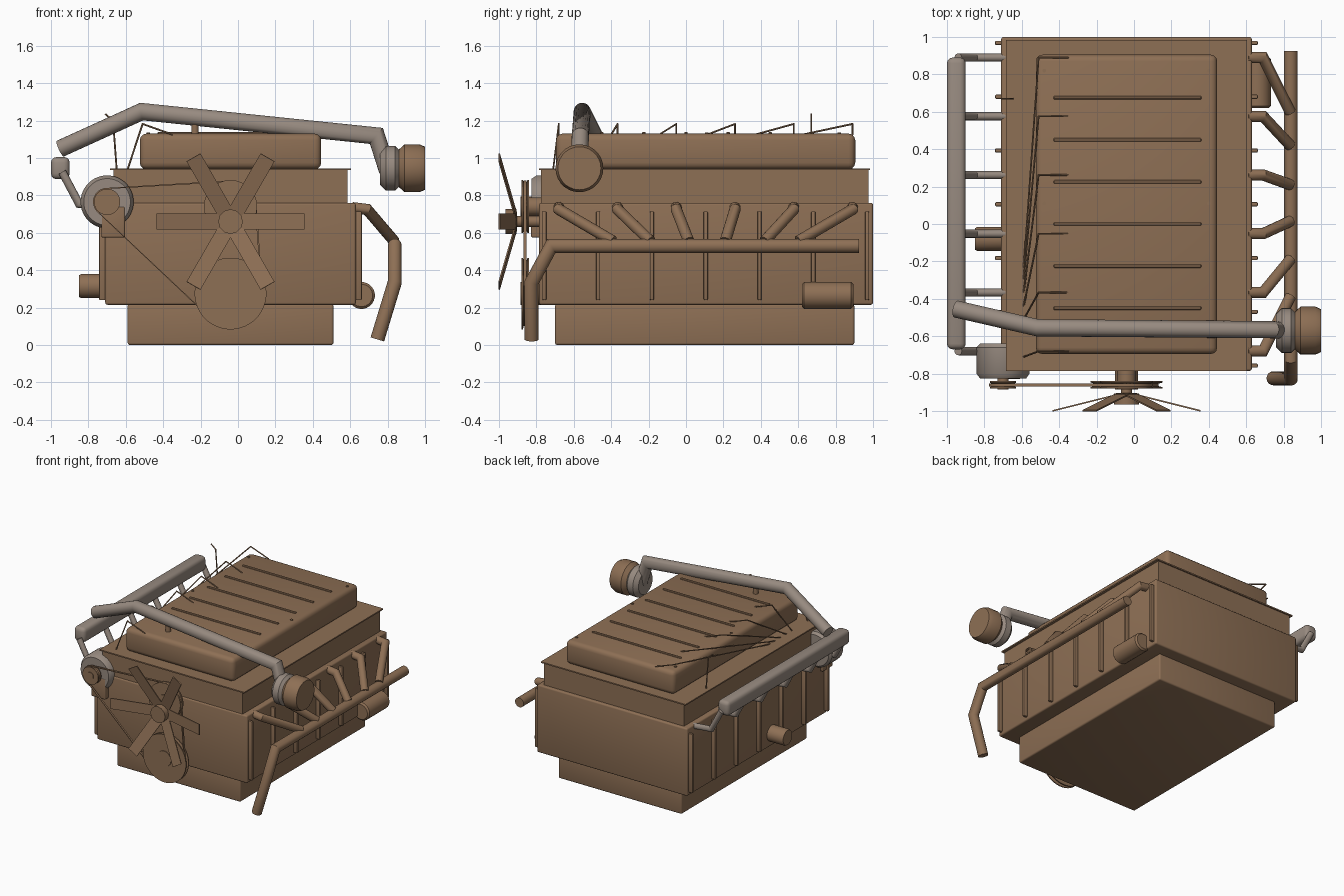
import bpy, bmesh, math
from mathutils import Vector, Matrix
from mathutils.geometry import intersect_line_plane, convex_hull_2d

if "Cube" in bpy.data.objects:
    bpy.data.objects.remove(bpy.data.objects["Cube"])


def material(name, rgb):
    m = bpy.data.materials.new(name)
    m.diffuse_color = (*rgb, 1)
    m.use_nodes = True
    m.node_tree.nodes["Principled BSDF"].inputs["Base Color"].default_value = m.diffuse_color
    return m


BROWN = material("bronze_brown", (0.27, 0.16, 0.09))
GRAY = material("warm_gray", (0.31, 0.255, 0.215))
PORTS = [-0.68 + 0.314 * i for i in range(6)]


def finish(bm, name, mat):
    bmesh.ops.recalc_face_normals(bm, faces=bm.faces)
    for f in bm.faces:
        f.smooth = True
    for e in bm.edges:
        e.smooth = len(e.link_faces) == 2 and e.calc_face_angle(0) < math.radians(35)
    me = bpy.data.meshes.new(name)
    bm.to_mesh(me)
    bm.free()
    me.materials.append(mat)
    ob = bpy.data.objects.new(name, me)
    bpy.context.collection.objects.link(ob)
    return ob


def box(name, lo, hi, bevel=0.0, mat=BROWN, seg=3):
    bm = bmesh.new()
    bmesh.ops.create_cube(bm, size=1)
    for v in bm.verts:
        v.co = Vector([(a + b) / 2 + c * (b - a) for a, b, c in zip(lo, hi, v.co)])
    if bevel:
        bmesh.ops.bevel(bm, geom=bm.edges[:], offset=bevel, segments=seg,
                        profile=0.5, affect='EDGES')
    return finish(bm, name, mat)


def tube(name, pts, radius, mat=BROWN, sides=16):
    """Mitred tube along pts; radius may be a list for turned shapes."""
    pts = [Vector(p) for p in pts]
    radii = radius if isinstance(radius, list) else [radius] * len(pts)
    dirs = [(b - a).normalized() for a, b in zip(pts, pts[1:])]
    u = dirs[0].orthogonal().normalized()
    w = dirs[0].cross(u)
    unit = 0.01
    ring = [pts[0] + unit * (u * math.cos(t) + w * math.sin(t))
            for t in (2 * math.pi * (k + 0.5) / sides for k in range(sides))]
    bm = bmesh.new()
    rows = []
    for i, p in enumerate(pts):
        if i:
            d = dirs[i - 1]
            n = (d + dirs[i]).normalized() if i < len(dirs) else d
            # joint cross-sections lie in the bisecting plane
            base = pts[i - 1]
            ring = [intersect_line_plane(q, q + d, p, n) for q in ring]
        rows.append([bm.verts.new(p + (q - p) * (radii[i] / unit)) for q in ring])
    for a, b in zip(rows, rows[1:]):
        for k in range(sides):
            j = (k + 1) % sides
            bm.faces.new((a[k], a[j], b[j], b[k]))
    bm.faces.new(rows[0])
    bm.faces.new(rows[-1])
    return finish(bm, name, mat)


def pulley(name, x, z, r, hub):
    ys = [-0.84, -0.848, -0.853, -0.867, -0.872, -0.88]
    g = r * 0.9
    tube(name, [(x, y, z) for y in ys], [r, r, g, g, r, r], sides=40)
    tube(name + "_hub", [(x, -0.76, z), (x, -0.886, z)], hub, sides=24)


# Main castings
box("oil_pan", (-0.59, -0.70, 0), (0.51, 0.90, 0.22), 0.012)
box("engine_block", (-0.71, -0.785, 0.215), (0.63, 1.0, 0.76), 0.012)
box("cylinder_head", (-0.665, -0.775, 0.75), (0.585, 0.975, 0.938))
box("head_plate", (-0.685, -0.785, 0.935), (0.605, 0.985, 0.945))
box("valve_cover", (-0.525, -0.695, 0.94), (0.445, 0.905, 1.13), 0.035)

# Valve cover details
for i in range(6):
    y = -0.45 + 0.225 * i
    box("cover_rib", (-0.43, y - 0.009, 1.12), (0.36, y + 0.009, 1.14), 0.004, seg=1)
for x in (-0.48, 0.40):
    for y in (0.11, 0.82):
        tube("cover_bolt", [(x, y, 1.12), (x, y, 1.137)], 0.01, sides=8)
tube("oil_cap", [(-0.23, -0.56, 1.12), (-0.23, -0.56, 1.18)], 0.02)

# Block side ribs
for i in range(7):
    y = -0.757 + 0.2875 * i
    for lo, hi in ((-0.743, -0.70), (0.62, 0.662)):
        box("side_rib", (lo, y - 0.011, 0.24), (hi, y + 0.011, 0.715), 0.006, seg=2)

# Spark wires and dipstick
ENDS = [-0.71, -0.51, -0.44, -0.37, -0.30, -0.24]
for y, e in zip(PORTS, ENDS):
    tube("spark_wire", [(-0.35, y, 1.125), (-0.51, y, 1.182), (-0.59, e, 0.94)],
         0.005, sides=6)
tube("dipstick", [(-0.648, 0.67, 0.93), (-0.668, 0.67, 1.2), (-0.71, 0.67, 1.235)],
     0.005, sides=6)

# Exhaust: runners slant into one collector that drops at the front
JOINS = [-0.39, -0.19, 0.015, 0.21, 0.42, 0.60]
for y, j in zip(PORTS, JOINS):
    tube("exhaust_runner", [(0.61, y, 0.735), (0.69, y, 0.725), (0.835, j, 0.555)], 0.03)
tube("exhaust_collector", [(0.838, 0.925, 0.53), (0.838, -0.72, 0.53),
                           (0.838, -0.825, 0.335), (0.745, -0.825, 0.03)], 0.038)

# Side cylinders low on the block
tube("starter_motor", [(0.66, y, 0.265) for y in (0.62, 0.632, 0.883, 0.895)],
     [0.06, 0.072, 0.072, 0.06], sides=24)
tube("oil_filter", [(-0.70, -0.08, 0.315), (-0.84, -0.08, 0.315), (-0.85, -0.08, 0.315)],
     [0.064, 0.064, 0.058], sides=24)

# Intake rail with its runners
box("intake_rail", (-1.0, -0.67, 0.887), (-0.90, 0.89, 1.005), 0.03, GRAY)
for y in PORTS:
    tube("intake_runner", [(-0.94, y, 0.925), (-0.85, y, 0.755), (-0.69, y, 0.74)],
         0.022, GRAY)

# Overhead air pipe and air filter
tube("air_pipe", [(-0.95, -0.455, 1.05), (-0.515, -0.555, 1.248),
                  (0.74, -0.565, 1.118), (0.80, -0.57, 0.93)], 0.046, GRAY, 20)
tube("filter_collar", [(x, -0.57, 0.945) for x in (0.76, 0.79, 0.84, 0.875)],
     [0.09, 0.12, 0.12, 0.085], GRAY, 28)
tube("air_filter", [(x, -0.57, 0.945) for x in (0.86, 0.89, 0.97, 1.0)],
     [0.1, 0.128, 0.128, 0.115], sides=28)

# Alternator
tube("alternator", [(-0.70, y, 0.765) for y in (-0.64, -0.66, -0.80, -0.825)],
     [0.125, 0.142, 0.142, 0.125], GRAY, 32)
box("alternator_bracket", (-0.73, -0.828, 0.575), (-0.605, -0.70, 0.74), 0.008)
pulley("alternator_pulley", -0.70, 0.765, 0.07, 0.03)

# Front pulleys and the belt around them
pulley("pump_pulley", -0.04, 0.74, 0.142, 0.05)
pulley("crank_pulley", -0.04, 0.275, 0.192, 0.062)
circles = [(-0.70, 0.765, 0.075), (-0.04, 0.74, 0.14), (-0.04, 0.275, 0.172)]
cloud = [(x + r * math.cos(a), z + r * math.sin(a)) for x, z, r in circles
         for a in (math.tau * k / 48 for k in range(48))]
hull = [Vector(cloud[i]) for i in convex_hull_2d(cloud)]
mid = sum(hull, Vector((0, 0))) / len(hull)
bm = bmesh.new()
loops = []
for y, inset in ((-0.852, 0), (-0.868, 0), (-0.868, 0.01), (-0.852, 0.01)):
    ring = [p - (p - mid).normalized() * inset for p in hull]
    loops.append([bm.verts.new((p.x, y, p.y)) for p in ring])
for a, b in zip(loops, loops[1:] + loops[:1]):
    for k in range(len(hull)):
        j = (k + 1) % len(hull)
        bm.faces.new((a[k], a[j], b[j], b[k]))
finish(bm, "drive_belt", BROWN)

# Fan: hub and six flat blades leaning forward
FX, FZ = -0.04, 0.66
tube("fan_shaft", [(FX, -0.77, FZ), (FX, -0.92, FZ)], 0.03)
tube("fan_hub", [(FX, -0.905, FZ), (FX, -0.965, FZ)], 0.066, sides=12)
lean = math.atan2(0.09, 0.36)
for i in range(6):
    blade = box("fan_blade", (0.03, -0.004, -0.043), (0.408, 0.004, 0.043))
    blade.data.transform(Matrix.Translation((FX, -0.90, FZ))
                         @ Matrix.Rotation(math.pi / 3 * i, 4, 'Y')
                         @ Matrix.Rotation(-lean, 4, 'Z'))
